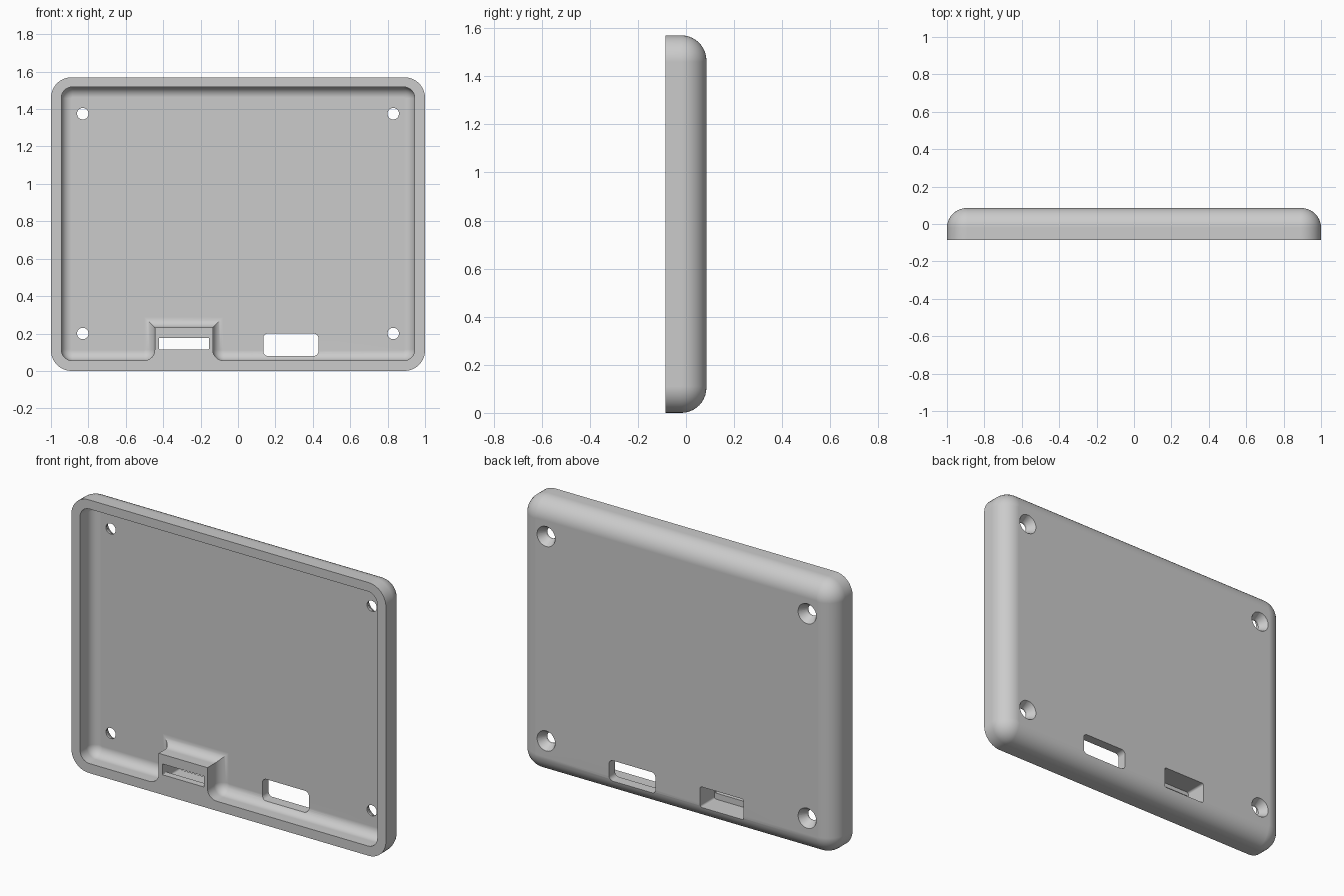
import bpy, bmesh, math
from mathutils import Vector

if "Cube" in bpy.data.objects:
    bpy.data.objects.remove(bpy.data.objects["Cube"], do_unlink=True)

grey = bpy.data.materials.new("plain grey")
grey.use_nodes = True
grey.diffuse_color = (0.6, 0.6, 0.6, 1)
grey.node_tree.nodes["Principled BSDF"].inputs["Base Color"].default_value = (0.6, 0.6, 0.6, 1)

FRONT, BACK, FLOOR = -0.085, 0.085, 0.03
STEPS = 10


def rect(x0, x1, z0, z1, r):
    return [(x0, z0, r), (x1, z0, r), (x1, z1, r), (x0, z1, r)]


def outline(corners, inset):
    """Right-angled outline with rounded corners, moved inward by inset."""
    pts = []
    for i, (x, z, r) in enumerate(corners):
        p = Vector((x, z))
        a = (p - Vector(corners[i - 1][:2])).normalized()
        b = (Vector(corners[(i + 1) % len(corners)][:2]) - p).normalized()
        p += inset * Vector((-a.y - b.y, a.x + b.x))
        if r == 0:
            pts.append(p)
            continue
        r += -inset if a.cross(b) > 0 else inset
        for k in range(STEPS + 1):
            t = math.pi / 2 * k / STEPS
            pts.append(p + r * (b - a - b * math.cos(t) + a * math.sin(t)))
    return pts


def loft(name, corners, levels):
    """Solid skinned through (depth, inset) levels of one outline."""
    bm = bmesh.new()
    rings = [[bm.verts.new((p.x, y, p.y)) for p in outline(corners, d)] for y, d in levels]
    for lo, hi in zip(rings, rings[1:]):
        for i in range(len(lo)):
            bm.faces.new((lo[i - 1], lo[i], hi[i], hi[i - 1]))
    bm.faces.new(rings[0])
    bm.faces.new(rings[-1])
    bmesh.ops.recalc_face_normals(bm, faces=bm.faces)
    mesh = bpy.data.meshes.new(name)
    bm.to_mesh(mesh)
    bm.free()
    mesh.materials.append(grey)
    obj = bpy.data.objects.new(name, mesh)
    bpy.context.collection.objects.link(obj)
    return obj


def rounded_levels(start, end, r):
    """Straight wall that rolls over by radius r at the far end."""
    arc = [math.pi / 2 * k / STEPS for k in range(STEPS + 1)]
    return [(start, 0)] + [(end - r + r * math.sin(t), r - r * math.cos(t)) for t in arc]


def screw_hole(x, z):
    r, wide = 0.03, 0.057
    over = 0.02
    slope = (wide - r) / (BACK - FLOOR - 0.01)
    # Round outline made of four full-radius corners, flared toward the back
    e = r + 0.0005
    return loft("screw_hole_cutter", rect(x - e, x + e, z - e, z + e, r),
                [(FLOOR - over, 0), (FLOOR + 0.01, 0), (BACK + over, r - wide - over * slope)])


# Shell with a rolled back edge
shell = loft("case_back_shell", rect(-1, 1, 0, 1.57, 0.11), rounded_levels(FRONT, BACK, 0.105))

# Cavity outline steps around the connector housing
cavity = [(-0.945, 0.055, 0.06), (-0.445, 0.055, 0.058), (-0.445, 0.232, 0),
          (-0.135, 0.232, 0), (-0.135, 0.055, 0.058), (0.945, 0.055, 0.06),
          (0.945, 1.518, 0.06), (-0.945, 1.518, 0.06)]
cutters = [loft("cavity_cutter", cavity, rounded_levels(FRONT - 0.03, FLOOR, 0.055))]

# Connector pocket from the back, its slot, and the open port
cutters += [
    loft("pocket_cutter", rect(-0.426, -0.149, 0.08, 0.2, 0.012), [(-0.045, 0), (0.12, 0)]),
    loft("slot_cutter", rect(-0.422, -0.156, 0.115, 0.177, 0.004), [(-0.12, 0), (0, 0)]),
    loft("port_cutter", rect(0.135, 0.43, 0.08, 0.2, 0.025), [(-0.07, 0), (0.12, 0)]),
]

# Countersunk screw holes in the corners
cutters += [screw_hole(x, z) for x in (-0.83, 0.83) for z in (0.2, 1.375)]

bpy.context.view_layer.objects.active = shell
for obj in bpy.context.selected_objects:
    obj.select_set(False)
shell.select_set(True)
for cutter in cutters:
    cut = shell.modifiers.new("cut", 'BOOLEAN')
    cut.operation, cut.solver, cut.object = 'DIFFERENCE', 'EXACT', cutter
    bpy.ops.object.modifier_apply(modifier=cut.name)
    bpy.data.objects.remove(cutter, do_unlink=True)

bpy.ops.object.shade_smooth_by_angle(angle=math.radians(30))
weighted = shell.modifiers.new("weighted normals", 'WEIGHTED_NORMAL')
weighted.keep_sharp = True
